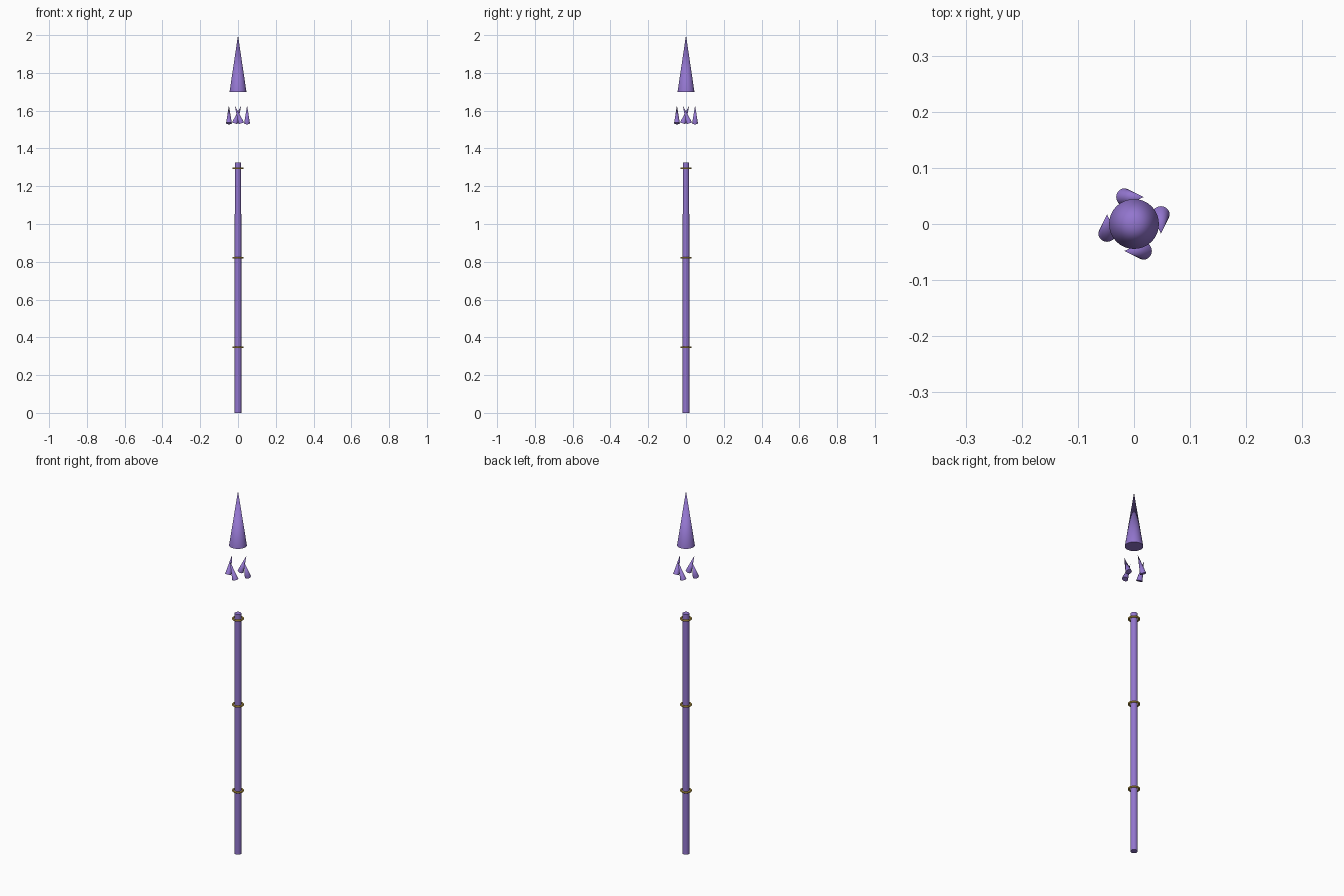
import bpy
from math import pi, cos, sin
from mathutils import Matrix

if "Cube" in bpy.data.objects:
    bpy.data.objects.remove(bpy.data.objects["Cube"])


def material(name, color):
    m = bpy.data.materials.new(name)
    m.diffuse_color = color
    m.use_nodes = True
    m.node_tree.nodes["Principled BSDF"].inputs["Base Color"].default_value = m.diffuse_color
    return m


purple = material("purple", (0.29, 0.18, 0.62, 1))
gold = material("gold", (0.75, 0.5, 0.08, 1))


def finish(name, mat):
    o = bpy.context.object
    o.name = name
    o.data.materials.append(mat)
    bpy.ops.object.shade_smooth_by_angle()
    return o


def cone(name, r1, r2, depth, z, sides=32):
    bpy.ops.mesh.primitive_cone_add(vertices=sides, radius1=r1, radius2=r2,
                                    depth=depth, location=(0, 0, z))
    return finish(name, purple)


# Shaft
cone("shaft", 0.018, 0.017, 1.325, 0.6625, 16)

# Floating spear tip
cone("tip", 0.0445, 0, 0.30, 1.85)

# Binding rings
for i, z in enumerate((0.347, 0.821, 1.295)):
    bpy.ops.mesh.primitive_torus_add(major_radius=0.025, minor_radius=0.005,
                                     major_segments=32, minor_segments=10,
                                     location=(0, 0, z))
    finish(f"ring_{i + 1}", gold)

# Four floating shards, each leaning sideways around the axis
for i in range(4):
    o = cone(f"shard_{i + 1}", 0.0155, 0, 0.10, 0)
    o.matrix_world = (Matrix.Rotation(i * pi / 2, 4, 'Z')
                      @ Matrix.Translation((0.048, 0, 1.58))
                      @ Matrix.Rotation(0.35, 4, 'X'))
